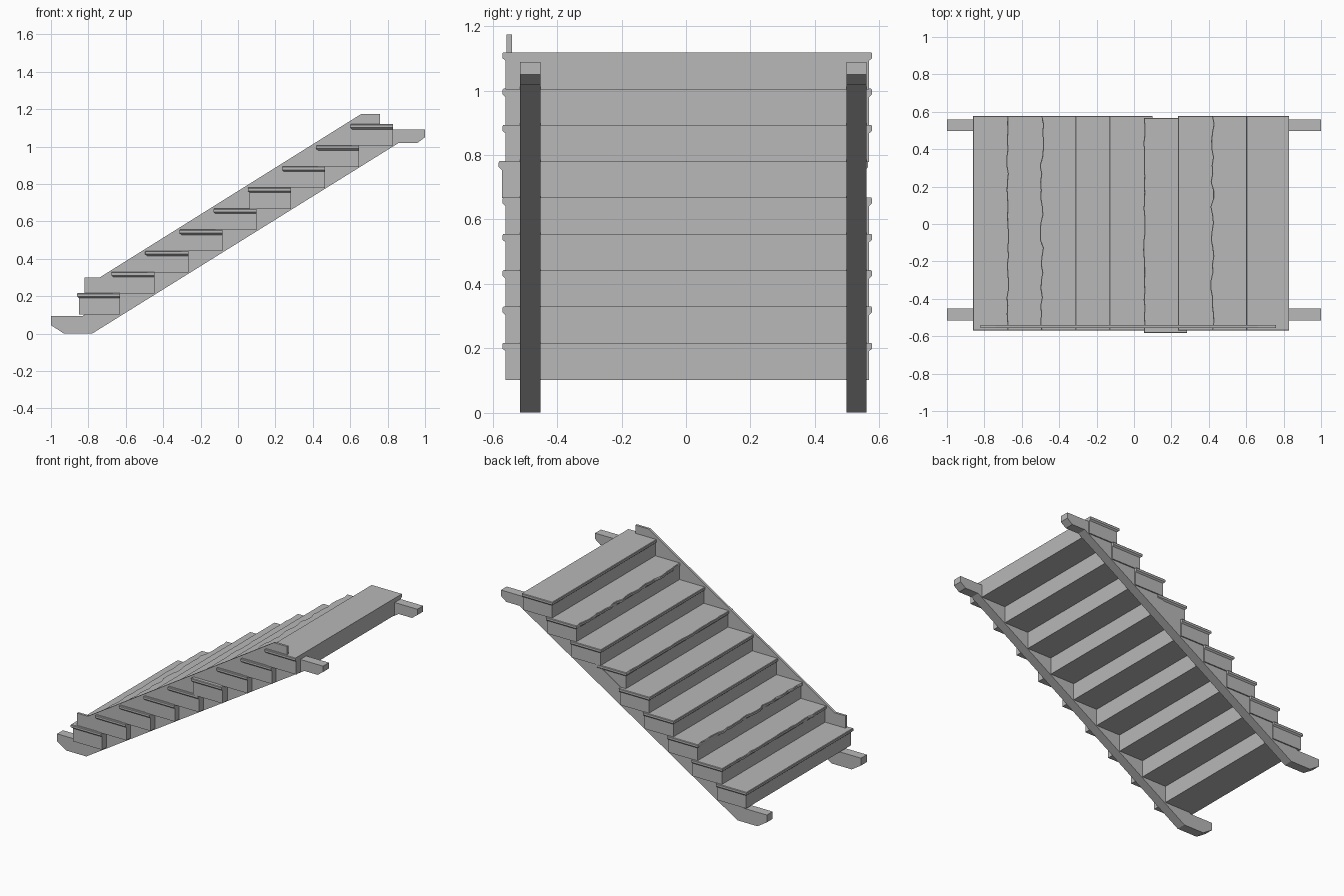
import bpy
import bmesh
import random

random.seed(4)
if "Cube" in bpy.data.objects:
    bpy.data.objects.remove(bpy.data.objects["Cube"], do_unlink=True)

grey = bpy.data.materials.new("plain grey")
grey.use_nodes = True
grey.diffuse_color = (0.48, 0.48, 0.48, 1)
grey.node_tree.nodes["Principled BSDF"].inputs["Base Color"].default_value = (0.48, 0.48, 0.48, 1)


def finish(name, bm):
    bmesh.ops.recalc_face_normals(bm, faces=bm.faces)
    mesh = bpy.data.meshes.new(name)
    bm.to_mesh(mesh)
    bm.free()
    mesh.materials.append(grey)
    obj = bpy.data.objects.new(name, mesh)
    bpy.context.collection.objects.link(obj)
    return obj


def loft(name, rings):
    """Closed solid through rings that share a point count."""
    bm = bmesh.new()
    loops = [[bm.verts.new(p) for p in ring] for ring in rings]
    n = len(loops[0])
    for a, b in zip(loops, loops[1:]):
        for i in range(n):
            j = (i + 1) % n
            bm.faces.new((a[i], a[j], b[j], b[i]))
    bm.faces.new(loops[0])
    bm.faces.new(loops[-1])
    return finish(name, bm)


def board(name, profile, y0, y1):
    """Side profile in x and z, extruded across y."""
    return loft(name, [[(x, y, z) for x, z in profile] for y in (y0, y1)])


# Sloping stringers with level feet and heads
stringer = [(-1, 0.095), (-1, 0.045), (-0.93, 0), (-0.78, 0), (0.86, 1.02),
            (0.96, 1.02), (1, 1.05), (1, 1.09), (0.78, 1.09), (-0.83, 0.095)]
board("stringer_right", stringer, -0.515, -0.452)
board("stringer_left", stringer, 0.498, 0.56)

# Thin skirting board along one side
skirt = [(-0.82, 0.18), (-0.82, 0.3), (-0.74, 0.3), (0.66, 1.175),
         (0.76, 1.175), (0.76, 1.05), (0.7, 1.05), (-0.7, 0.18)]
board("skirting_board", skirt, -0.557, -0.541)

# Steps: a riser block under a tread with a worn, rounded nosing
STEPS, RUN, RISE = 9, 0.1825, 0.1128
WEAR = {1: 0.005, 2: 0.01, 5: 0.004, 7: 0.009}
SEGMENTS = 26


def tread_ring(front, back, y0, y1, z, wobble):
    ring = [(back, y1, z), (back, y0, z)]
    for i in range(SEGMENTS + 1):
        y = y0 + (y1 - y0) * i / SEGMENTS
        ring.append((front + wobble[i], y, z))
    return ring


for k in range(STEPS):
    front, back = -0.85 + k * RUN, -0.63 + k * RUN
    bottom = 0.102 + k * RISE
    top = bottom + 0.115
    shift = -0.012 if k == 5 else 0
    y0, y1 = -0.56 + shift, 0.568 + shift
    footprint = [(front, y0), (back, y0), (back, y1), (front, y1)]
    loft(f"step_block_{k + 1}",
         [[(x, y, z) for x, y in footprint] for z in (bottom, top - 0.01)])

    wear = WEAR.get(k, 0)
    wobble = [random.uniform(-wear, wear) * (0 < i < SEGMENTS) for i in range(SEGMENTS + 1)]
    straight = [0] * (SEGMENTS + 1)
    rings = []
    for drop, out, edge in ((0.027, 0, straight), (0.018, 0.01, wobble),
                            (0.004, 0.01, wobble), (0, 0.007, wobble)):
        rings.append(tread_ring(front - out, back, y0 - out, y1 + out, top - drop, edge))
    loft(f"tread_{k + 1}", rings)
